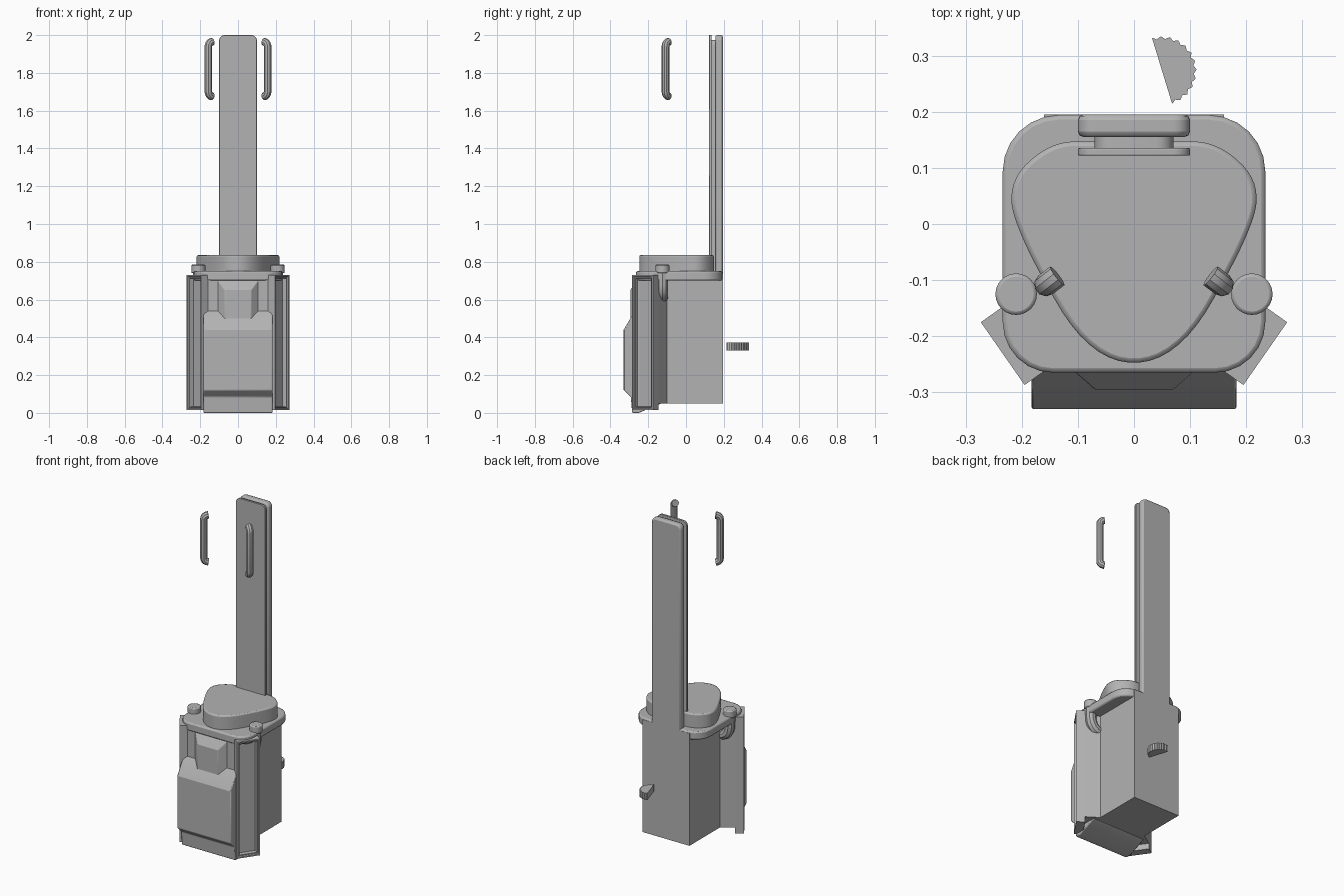
import bpy, bmesh, math
from mathutils import Vector

cube = bpy.data.objects.get("Cube")
if cube:
    bpy.data.objects.remove(cube, do_unlink=True)

grey = bpy.data.materials.new("plain_grey")
grey.use_nodes = True
grey.diffuse_color = (0.45, 0.45, 0.45, 1)
grey.node_tree.nodes["Principled BSDF"].inputs["Base Color"].default_value = (0.45, 0.45, 0.45, 1)


def finish(obj, bevel=0):
    obj.data.materials.append(grey)
    bpy.ops.object.select_all(action="DESELECT")
    obj.select_set(True)
    bpy.context.view_layer.objects.active = obj
    if obj.type == "CURVE":
        bpy.ops.object.convert(target="MESH")
        obj = bpy.context.object
    if bevel:
        mod = obj.modifiers.new("edge", "BEVEL")
        mod.width, mod.segments, mod.limit_method = bevel, 2, "ANGLE"
        mod.angle_limit = math.radians(40)
    bpy.ops.object.shade_smooth_by_angle(angle=math.radians(30))
    return obj


def loft(name, rings, bevel=0, edit=None):
    """Solid joining matching rings of points, closed at both ends."""
    bm = bmesh.new()
    rows = [[bm.verts.new(p) for p in ring] for ring in rings]
    n = len(rows[0])
    for a, b in zip(rows, rows[1:]):
        for i in range(n):
            bm.faces.new((a[i], a[(i + 1) % n], b[(i + 1) % n], b[i]))
    bm.faces.new(rows[0])
    bm.faces.new(rows[-1])
    bmesh.ops.recalc_face_normals(bm, faces=bm.faces)
    if edit:
        edit(bm)
    mesh = bpy.data.meshes.new(name)
    bm.to_mesh(mesh)
    bm.free()
    obj = bpy.data.objects.new(name, mesh)
    bpy.context.collection.objects.link(obj)
    return finish(obj, bevel)


def prism(name, outline, z0, z1, bevel=0, edit=None):
    return loft(name, [[(x, y, z) for x, y in outline] for z in (z0, z1)], bevel, edit)


def rounded(hx, low, high, r_low, r_high, steps=6):
    """Rounded rectangle, symmetric across the first axis."""
    pts = []
    for k, (sx, edge, r) in enumerate(((1, high, r_high), (-1, high, r_high),
                                       (-1, low, r_low), (1, low, r_low))):
        cy = edge - r if k < 2 else edge + r
        for i in range(steps + 1 if r else 1):
            a = math.pi / 2 * (k + i / steps)
            pts.append((sx * (hx - r) + r * math.cos(a), cy + r * math.sin(a))
                       if r else (sx * hx, edge))
    return pts


def soften(pts, passes=3):
    for _ in range(passes):
        pts = [tuple(a * t + b * (1 - t) for a, b in zip(p, q))
               for p, q in zip(pts, pts[1:] + pts[:1]) for t in (0.75, 0.25)]
    return pts


def tube(name, path, radius):
    curve = bpy.data.curves.new(name, "CURVE")
    curve.dimensions = "3D"
    curve.bevel_depth, curve.bevel_resolution, curve.use_fill_caps = radius, 3, True
    spline = curve.splines.new("POLY")
    spline.points.add(len(path) - 1)
    for point, co in zip(spline.points, path):
        point.co = (*co, 1)
    obj = bpy.data.objects.new(name, curve)
    bpy.context.collection.objects.link(obj)
    return finish(obj)


# Main body and the hull that flares towards the front
prism("body", [(-.16, -.2), (.16, -.2), (.16, .195), (-.16, .195)], .05, .74)
prism("front_hull", [(-.16, -.1), (-.235, -.15), (-.17, -.24),
                     (.17, -.24), (.235, -.15), (.16, -.1)], .05, .71)

# Platform and three-lobed lid
prism("platform", rounded(.234, -.265, .194, .09, .1), .7, .75, .008)
half = [(.075, -.247), (.197, -.04), (.23, .07), (.15, .147), (.06, .147)]
prism("lid", soften(half + [(-x, y) for x, y in reversed(half)]), .74, .835, .008)

# Front panel with a bulging lower box, drawn in side profile
profile = [(-.13, .05), (-.25, 0), (-.285, 0), (-.292, .085), (-.33, .12), (-.33, .44),
           (-.295, .5), (-.262, .54), (-.262, .73), (-.2, .73), (-.13, .7)]
loft("front_panel", [[(x, y, z) for y, z in profile] for x in (-.183, .183)], .005)
loft("upper_pad", [[(s * w, y, z) for s, z in ((-1, z0), (1, z0), (1, z1), (-1, z1))]
                   for w, y, z0, z1 in ((.115, -.255, .47, .71), (.07, -.295, .47, .65))], .003)


# Angled side panels, each with a stepped recess
def recess(normal):
    def edit(bm):
        face = max(bm.faces, key=lambda f: f.normal.dot(normal))
        for thick, deep in ((.012, 0), (.004, -.008), (.008, 0), (.002, -.025)):
            bmesh.ops.inset_region(bm, faces=[face], thickness=thick, depth=deep)
    return edit


for side, s in (("left", 1), ("right", -1)):
    prism(side + "_side_panel", [(s * .195, -.287), (s * .273, -.175), (s * .232, -.146),
                                 (s * .154, -.258)], .015, .73, 0,
          recess(Vector((s * .82, -.57, 0))))

    # Corner knob with a pipe hooking down into the body
    ring = [(s * .21 + .037 * math.cos(a), -.125 + .037 * math.sin(a))
            for a in (math.tau * i / 24 for i in range(24))]
    prism(side + "_corner_cap", ring, .74, .785, .006)
    hook = [(s * .208, -.125, z) for z in (.75, .68)]
    hook += [(s * (.158 + .05 * math.cos(a)), -.125, .68 - .065 * math.sin(a))
             for a in (math.pi / 12 * i for i in range(1, 7))]
    tube(side + "_hook_pipe", hook, .031)

    # Floating grab handle, its ends bent inward
    bend = [(.026 * (1 - math.cos(a)), .026 * math.sin(a))
            for a in (math.pi / 10 * i for i in range(6))]
    run = [(d, 1.938 + h) for d, h in reversed(bend)] + [(d, 1.702 - h) for d, h in bend]
    tube(side + "_grab_handle",
         [(s * (.157 - .78 * d), -.108 + .6 * d, z) for d, z in run], .021)

# Mast: two plates either side of a narrower core
for name, hx, top, y0, y1, bevel in (("mast_front_plate", .1, 2, .122, .135, .002),
                                     ("mast_core", .07, 1.975, .13, .16, 0),
                                     ("mast_back_plate", .1, 2, .155, .195, .01)):
    outline = rounded(hx, .68, top, 0, .03)
    loft(name, [[(x, y, z) for x, z in outline] for y in (y0, y1)], bevel)

# Half-round dial with a fluted rim
rim = []
for i in range(49):
    a = math.radians(17 - 90 + 180 * i / 48)
    r = .059 + .0025 * math.cos(i * math.pi / 2)
    rim.append((.05 + r * math.cos(a), .273 + r * math.sin(a)))
prism("half_dial", rim, .33, .372)
